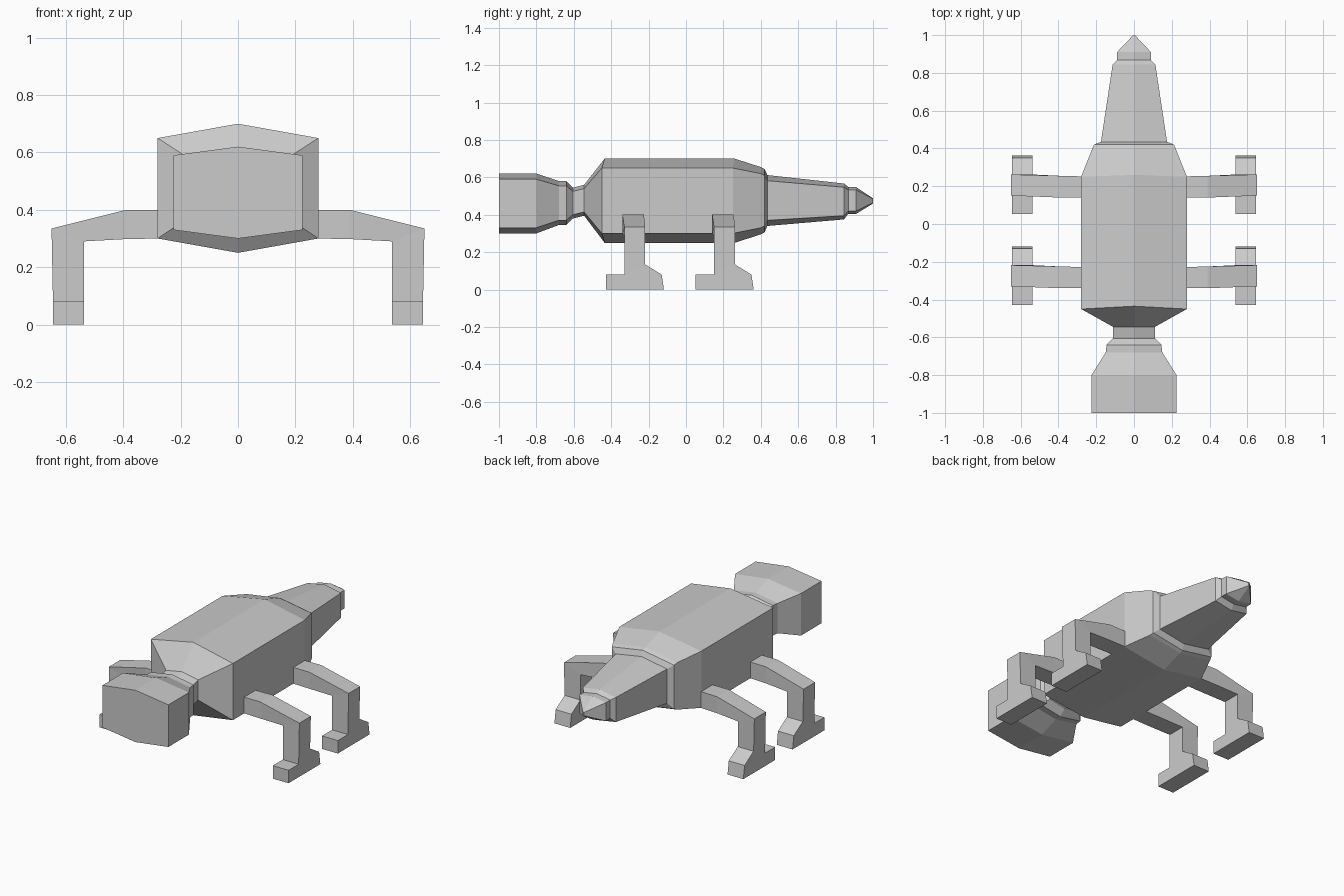
import bpy, bmesh
from mathutils import Vector

if "Cube" in bpy.data.objects:
    bpy.data.objects.remove(bpy.data.objects["Cube"])

grey = bpy.data.materials.new("plain_grey")
grey.diffuse_color = (0.6, 0.6, 0.6, 1)
grey.use_nodes = True
grey.node_tree.nodes["Principled BSDF"].inputs["Base Color"].default_value = grey.diffuse_color


def loft(bm, rings):
    """Skin a row of equal-sized rings; returns side faces per span."""
    rows = [[bm.verts.new(p) for p in r] for r in rings]
    n = len(rows[0])
    spans = [[bm.faces.new((a[i], a[(i + 1) % n], b[(i + 1) % n], b[i]))
              for i in range(n)] for a, b in zip(rows, rows[1:])]
    bm.faces.new(rows[0][::-1])
    bm.faces.new(rows[-1])
    return spans


def finish(bm, name):
    bmesh.ops.recalc_face_normals(bm, faces=bm.faces[:])
    mesh = bpy.data.meshes.new(name)
    bm.to_mesh(mesh)
    bm.free()
    mesh.materials.append(grey)
    obj = bpy.data.objects.new(name, mesh)
    bpy.context.collection.objects.link(obj)
    return obj


def hexagon(y, w, low, high, ridge, ridge_y=None):
    """Six-sided section with a ridge on top and a keel below."""
    ry = y if ridge_y is None else ridge_y
    return [(0, ry, low), (w, y, low + ridge), (w, y, high - ridge),
            (0, ry, high), (-w, y, high - ridge), (-w, y, low + ridge)]


# head, neck, body and tail: one continuous skin
bm = bmesh.new()
loft(bm, [hexagon(*s) for s in [
    (-1.0, 0.225, 0.30, 0.62, 0.03),
    (-0.80, 0.225, 0.30, 0.62, 0.03),
    (-0.68, 0.15, 0.345, 0.58, 0.025),
    (-0.64, 0.145, 0.345, 0.58, 0.025),
    (-0.605, 0.11, 0.38, 0.545, 0.02),
    (-0.545, 0.11, 0.395, 0.56, 0.02),
    (-0.45, 0.28, 0.25, 0.70, 0.05, -0.435),
    (0.25, 0.28, 0.25, 0.70, 0.05, 0.26),
    (0.40, 0.22, 0.295, 0.655, 0.035),
    (0.42, 0.212, 0.305, 0.645, 0.035),
    (0.435, 0.175, 0.34, 0.612, 0.03),
    (0.845, 0.113, 0.375, 0.567, 0.02),
    (0.868, 0.09, 0.405, 0.548, 0.015),
    (0.91, 0.09, 0.405, 0.548, 0.015),
    (1.0, 0.004, 0.46, 0.488, 0.004),
]])
finish(bm, "body")


def leg(name, side, y):
    bm = bmesh.new()
    # section: (x, z) of the inner/lower and outer/upper edges, front and back y
    path = [
        ((0.27, 0.30), (0.27, 0.40), -0.06, 0.052),
        ((0.39, 0.298), (0.39, 0.40), -0.06, 0.055),
        ((0.537, 0.29), (0.65, 0.335), -0.05, 0.062),
    ]
    rings = [[(a[0], f, a[1]), (b[0], f, b[1]), (b[0], k, b[1]), (a[0], k, a[1])]
             for a, b, f, k in path]
    for zf, zb in ((0.08, 0.134), (0.0, 0.0)):
        rings.append([(0.537, -0.05, zf), (0.645, -0.05, zf),
                      (0.645, 0.062, zb), (0.537, 0.062, zb)])
    foot = loft(bm, rings)[-1]
    # pull the foot out front and back
    for face, reach in ((foot[0], -0.098), (foot[2], 0.10)):
        new = bmesh.ops.extrude_face_region(bm, geom=[face])["geom"]
        if face.is_valid:
            bm.faces.remove(face)
        for v in (g for g in new if isinstance(g, bmesh.types.BMVert)):
            if v.co.z > 0.01:
                v.co.z = 0.08
                v.co.y += reach if reach < 0 else reach - 0.012
            else:
                v.co.y += reach
    for v in bm.verts:
        v.co = Vector((v.co.x * side, v.co.y + y, v.co.z))
    finish(bm, name)


for label, y in (("front", -0.28), ("rear", 0.20)):
    leg(label + "_right_leg", 1, y)
    leg(label + "_left_leg", -1, y)
